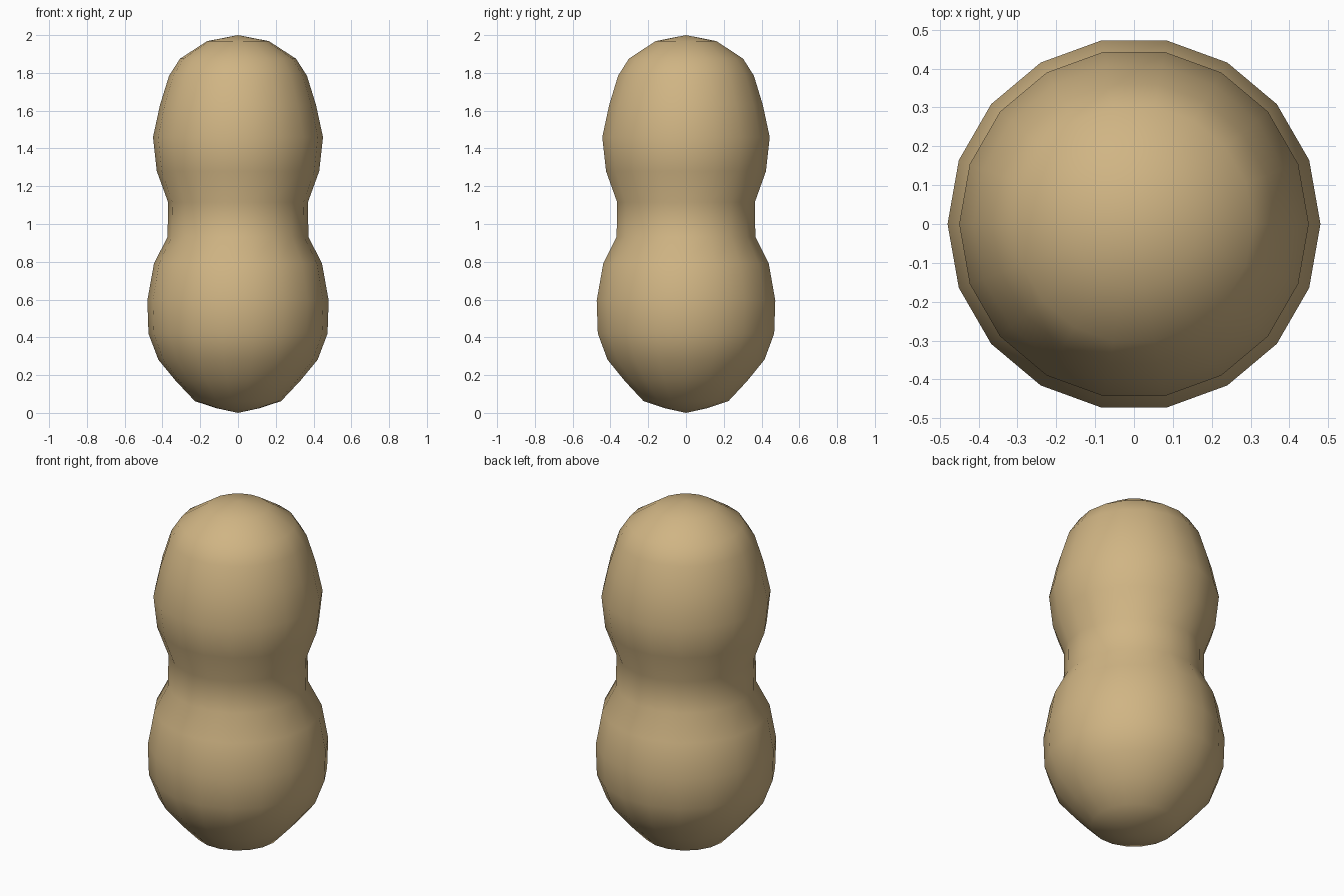
import bpy, bmesh
from math import cos, sin, tau

if "Cube" in bpy.data.objects:
    bpy.data.objects.remove(bpy.data.objects["Cube"])

SIDES = 18
# Shell profile (radius, height) from bottom pole to top pole
PROFILE = [(0.115, 0.025), (0.228, 0.062), (0.33, 0.17), (0.422, 0.282),
           (0.474, 0.42), (0.48, 0.595), (0.445, 0.79), (0.373, 0.932),
           (0.37, 1.115), (0.43, 1.28), (0.45, 1.46), (0.413, 1.63),
           (0.365, 1.785), (0.307, 1.875), (0.164, 1.968)]

# Revolve the profile into a closed two-lobed shell
bm = bmesh.new()
rings = [[bm.verts.new((r * cos(tau * i / SIDES), r * sin(tau * i / SIDES), z))
          for i in range(SIDES)] for r, z in PROFILE]
bottom = bm.verts.new((0, 0, 0))
top = bm.verts.new((0, 0, 2))
for i in range(SIDES):
    j = (i + 1) % SIDES
    for low, high in zip(rings, rings[1:]):
        bm.faces.new((low[i], low[j], high[j], high[i]))
    bm.faces.new((bottom, rings[0][j], rings[0][i]))
    bm.faces.new((top, rings[-1][i], rings[-1][j]))
for f in bm.faces:
    f.smooth = True

mesh = bpy.data.meshes.new("peanut_shell")
bm.to_mesh(mesh)
bm.free()
shell = bpy.data.objects.new("peanut_shell", mesh)
bpy.context.collection.objects.link(shell)

# Tan shell colour
mat = bpy.data.materials.new("tan_shell")
mat.diffuse_color = (0.63, 0.46, 0.23, 1)
mat.use_nodes = True
mat.node_tree.nodes["Principled BSDF"].inputs["Base Color"].default_value = mat.diffuse_color
mesh.materials.append(mat)
